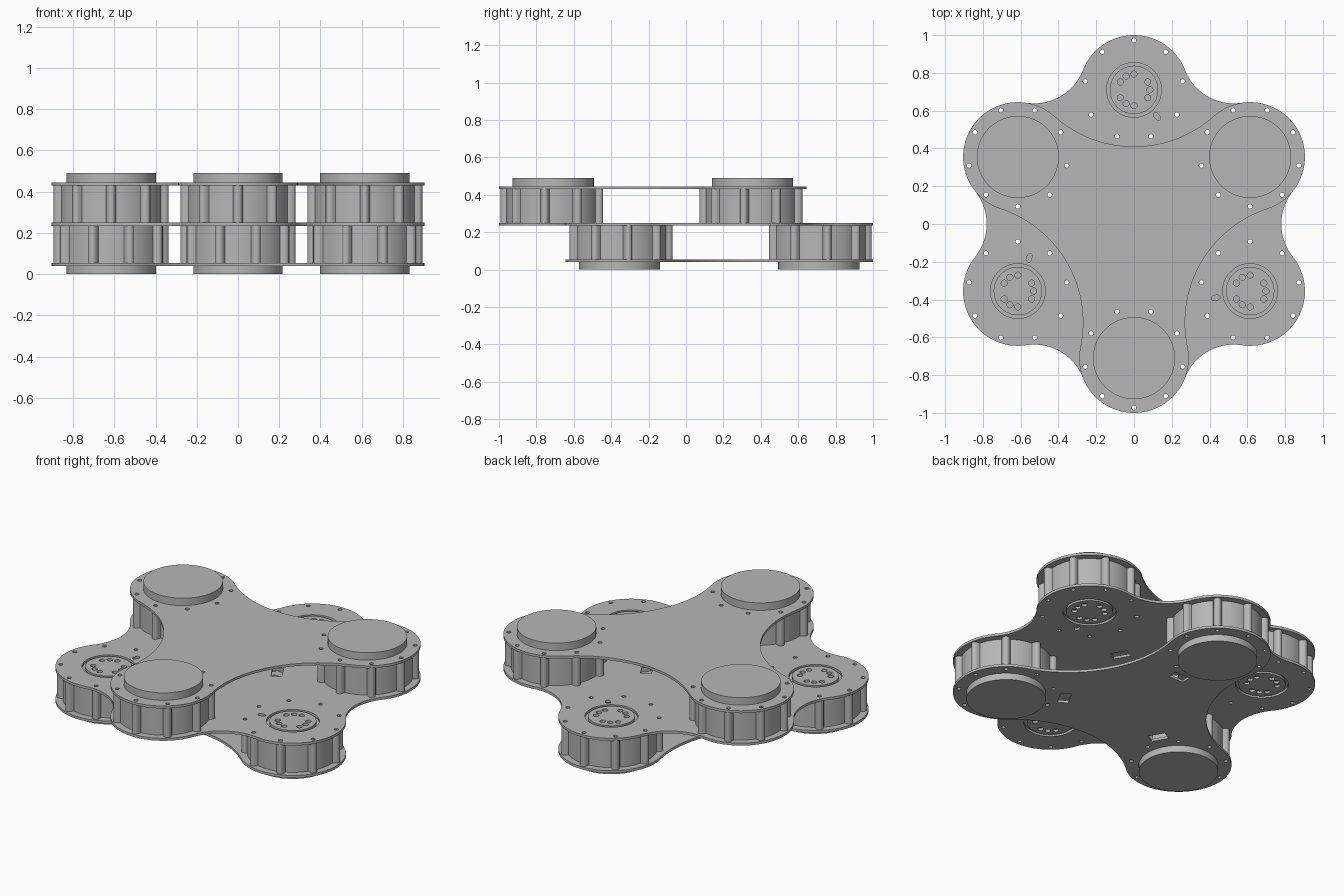
import bpy, bmesh
from math import sin, cos, pi, radians, sqrt, atan2

cube = bpy.data.objects.get("Cube")
if cube:
    bpy.data.objects.remove(cube)

HUB = 0.71      # distance of each hub from the middle
LOBE = 0.29     # plate radius around a hub
POST = 0.262    # screw circle radius
LOWER = (90, 210, 330)
UPPER = (30, 150, 270)

grey = bpy.data.materials.new("plain grey")
grey.use_nodes = True
grey.diffuse_color = (0.47, 0.47, 0.47, 1)
grey.node_tree.nodes["Principled BSDF"].inputs["Base Color"].default_value = grey.diffuse_color


def polar(r, a, c=(0, 0)):
    return (c[0] + r * cos(a), c[1] + r * sin(a))


def arc(c, r, a0, a1, n):
    return [polar(r, a0 + (a1 - a0) * i / n, c) for i in range(n + 1)]


def circle(c, r, n=64):
    return arc(c, r, 0, 2 * pi, n)[:-1]


def hub(deg):
    return polar(HUB, radians(deg))


def slab(name, loops, z0, z1):
    """Extrude a flat outline (first loop) with holes (other loops)."""
    cu = bpy.data.curves.new(name, 'CURVE')
    cu.dimensions = '2D'
    cu.fill_mode = 'BOTH'
    cu.extrude = (z1 - z0) / 2
    for pts in loops:
        s = cu.splines.new('POLY')
        s.points.add(len(pts) - 1)
        for p, (x, y) in zip(s.points, pts):
            p.co = (x, y, 0, 1)
        s.use_cyclic_u = True
    tmp = bpy.data.objects.new(name + "_curve", cu)
    bpy.context.collection.objects.link(tmp)
    dg = bpy.context.evaluated_depsgraph_get()
    me = bpy.data.meshes.new_from_object(tmp.evaluated_get(dg))
    bpy.data.objects.remove(tmp)
    bm = bmesh.new()
    bm.from_mesh(me)
    bmesh.ops.remove_doubles(bm, verts=bm.verts, dist=1e-5)
    bmesh.ops.recalc_face_normals(bm, faces=bm.faces)
    bm.to_mesh(me)
    bm.free()
    me.materials.clear()
    me.materials.append(grey)
    ob = bpy.data.objects.new(name, me)
    ob.location.z = (z0 + z1) / 2
    bpy.context.collection.objects.link(ob)
    bpy.ops.object.select_all(action='DESELECT')
    ob.select_set(True)
    bpy.context.view_layer.objects.active = ob
    bpy.ops.object.shade_smooth_by_angle(angle=radians(30))
    return ob


def lobed_outline(hubs, waist):
    """Round lobes joined by tangent concave arcs."""
    h = pi / len(hubs)
    rc, rs = HUB * cos(h), HUB * sin(h)
    k = waist - rc
    rf = (k * k + rs * rs - LOBE * LOBE) / (2 * (LOBE - k))
    d = waist + rf
    psi = atan2(rs, d - rc)
    pts = []
    for deg in hubs:
        a = radians(deg)
        pts += arc(hub(deg), LOBE, a - psi - h, a + psi + h, 40)
        pts += arc(polar(d, a + h), rf, a + h + pi + psi, a + h + pi - psi, 24)[1:-1]
    return pts


def screw_holes(deg):
    return [circle(polar(POST, radians(deg + 40 * i), hub(deg)), 0.012, 12) for i in range(9)]


def cable_slot(deg):
    a = radians(deg - 139)
    return (arc(polar(0.196, a, hub(deg)), 0.013, a - pi / 2, a + pi / 2, 8)
            + arc(polar(0.176, a, hub(deg)), 0.013, a + pi / 2, a + 3 * pi / 2, 8))


def window(deg, r):
    a = radians(deg)
    c = polar(r, a)
    return [(c[0] + u * cos(a) - v * sin(a), c[1] + u * sin(a) + v * cos(a))
            for u, v in ((-.03, -.05), (.03, -.05), (.03, .05), (-.03, .05))]


def drum_outline(deg):
    """Round wall with nine half-round screw posts."""
    pts, n, rp = [], 9 * 36, 0.021
    for i in range(n):
        t = radians(i * 360 / n)
        d = (t + radians(20)) % radians(40) - radians(20)
        q = rp * rp - (POST * sin(d)) ** 2
        r = max(0.25, POST * cos(d) + sqrt(q)) if q > 0 else 0.25
        pts.append(polar(r, t + radians(deg), hub(deg)))
    return pts


# Plates
for name, hubs, z in (("bottom_plate", LOWER, 0.04), ("top_plate", UPPER, 0.43)):
    loops = [lobed_outline(hubs, 0.41)]
    for deg in hubs:
        loops += screw_holes(deg)
        if name == "bottom_plate":
            loops.append(window(deg, 0.385))
    slab(name, loops, z, z + 0.015)

loops = [lobed_outline(sorted(LOWER + UPPER), 0.78)]
for deg in LOWER + UPPER:
    loops += screw_holes(deg) + [circle(hub(deg), 0.145), cable_slot(deg)]
loops += [window(deg, 0.215) for deg in UPPER]
slab("middle_plate", loops, 0.235, 0.25)

# Drums, end caps and the drilled bosses set into the middle plate
for layer, hubs, z0, cap, floor in (("lower", LOWER, 0.055, (0.0, 0.04), 0.215),
                                    ("upper", UPPER, 0.25, (0.445, 0.49), 0.26)):
    for i, deg in enumerate(hubs, 1):
        c = hub(deg)
        tag = f"{layer}_{i}"
        slab("drum_" + tag, [drum_outline(deg), circle(c, 0.23)] + screw_holes(deg), z0, z0 + 0.18)
        slab("cap_" + tag, [circle(c, 0.217, 96)], *cap)
        slab("drum_floor_" + tag, [circle(c, 0.23)], floor, floor + 0.01)
        bolts = [circle(polar(0.084, radians(b), c), 0.016, 16)
                 for b in range(0, 360, 30) if b not in (60, 180, 300)]
        slab("boss_" + tag, [circle(c, 0.128)] + bolts, 0.235, 0.25)
